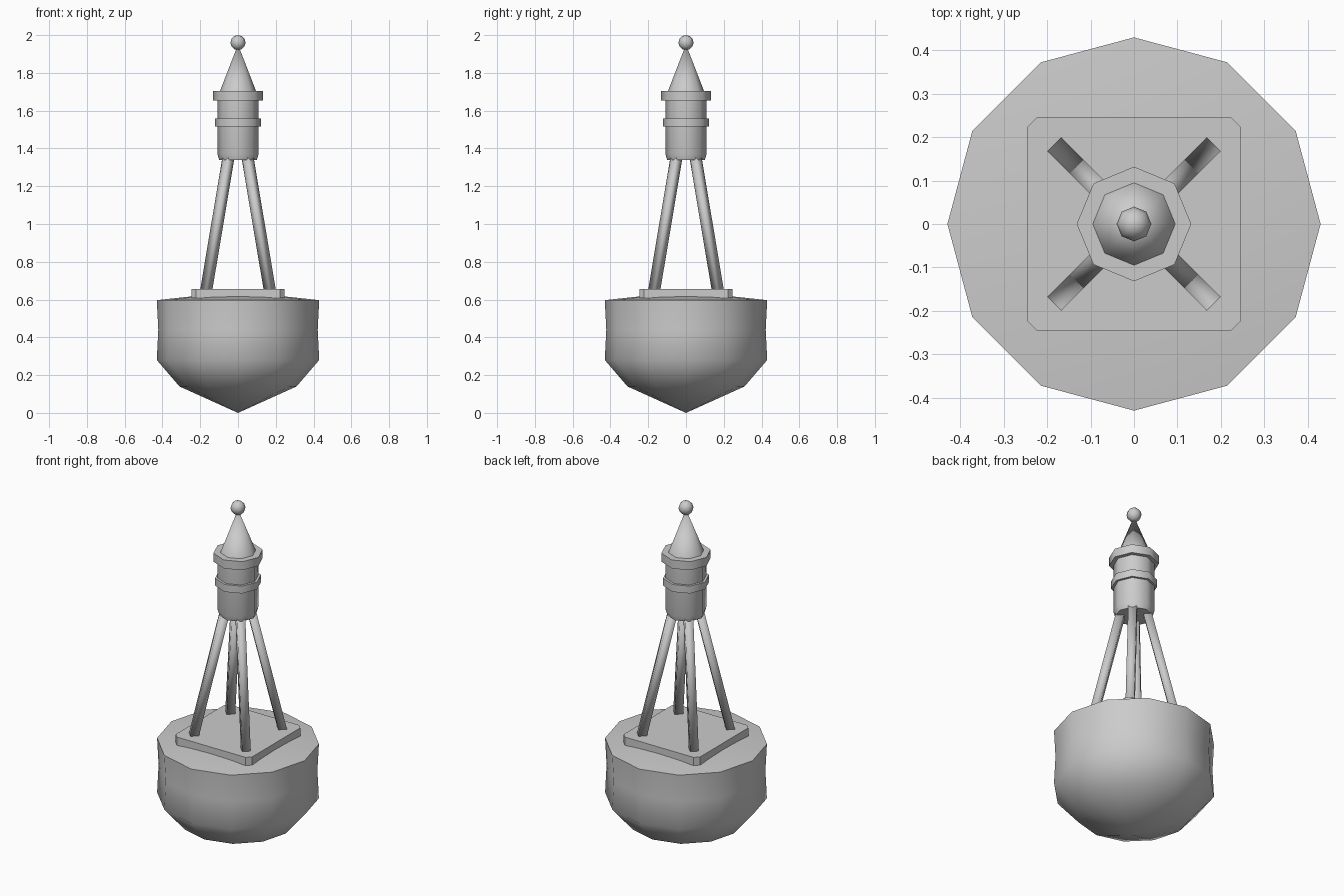
import bpy, bmesh, math
from mathutils import Vector

if "Cube" in bpy.data.objects:
    bpy.data.objects.remove(bpy.data.objects["Cube"])


def finish(name, bm, angle=None):
    bmesh.ops.recalc_face_normals(bm, faces=bm.faces[:])
    me = bpy.data.meshes.new(name)
    bm.to_mesh(me)
    bm.free()
    ob = bpy.data.objects.new(name, me)
    bpy.context.collection.objects.link(ob)
    if angle:
        bpy.ops.object.select_all(action='DESELECT')
        ob.select_set(True)
        bpy.context.view_layer.objects.active = ob
        bpy.ops.object.shade_smooth_by_angle(angle=math.radians(angle))
    return ob


def lathe(name, profile, sides, angle):
    """Revolve (radius, z) points around z; radius 0 makes a pole."""
    bm = bmesh.new()
    rings = []
    for r, z in profile:
        n = sides if r > 0 else 1
        rings.append([bm.verts.new((r * math.cos(2 * math.pi * i / sides),
                                    r * math.sin(2 * math.pi * i / sides), z)) for i in range(n)])
    for a, b in zip(rings, rings[1:]):
        for i in range(sides):
            j = (i + 1) % sides
            quad = [a[i % len(a)], a[j % len(a)], b[j % len(b)], b[i % len(b)]]
            bm.faces.new(list(dict.fromkeys(quad)))
    for ring in (rings[0], rings[-1]):
        if len(ring) > 1:
            bm.faces.new(ring)
    return finish(name, bm, angle)


# Floating hull
lathe("hull", [(0, 0), (0.31, 0.14), (0.43, 0.28), (0.422, 0.44),
               (0.43, 0.597), (0, 0.643)], 12, 60)

# Deck plate with clipped corners
bm = bmesh.new()
h, c = 0.247, 0.025
outline = [(h - c, h), (h, h - c), (h, c - h), (h - c, -h),
           (c - h, -h), (-h, c - h), (-h, h - c), (c - h, h)]
face = bm.faces.new([bm.verts.new((x, y, 0.607)) for x, y in outline])
new = bmesh.ops.extrude_face_region(bm, geom=[face])["geom"]
top = [v for v in new if isinstance(v, bmesh.types.BMVert)]
bmesh.ops.translate(bm, verts=top, vec=(0, 0, 0.048))
if not face.is_valid or len(bm.faces) < 10:
    bm.faces.new([v for v in bm.verts if v not in top])
finish("deck_plate", bm)

# Four square struts leaning inward along the diagonals
half = 0.0228
for k, side in enumerate(("back_right", "back_left", "front_left", "front_right")):
    a = math.pi / 4 + k * math.pi / 2
    out = Vector((math.cos(a), math.sin(a), 0))
    across = Vector((-math.sin(a), math.cos(a), 0))
    bm = bmesh.new()
    ends = []
    for r, z in ((0.24, 0.64), (0.07, 1.36)):
        ends.append([bm.verts.new(out * (r + half * s) + across * half * t + Vector((0, 0, z)))
                     for s, t in ((1, 1), (1, -1), (-1, -1), (-1, 1))])
    bm.faces.new(ends[0])
    bm.faces.new(ends[1])
    for i in range(4):
        j = (i + 1) % 4
        bm.faces.new((ends[0][i], ends[0][j], ends[1][j], ends[1][i]))
    finish("strut_" + side, bm, 92)

# Lantern housing, bands, roof and finial
lathe("lantern_body", [(0.1, 1.34), (0.109, 1.37), (0.109, 1.68)], 8, 50)
lathe("lantern_band", [(0.123, 1.515), (0.123, 1.558)], 8, 50)
lathe("lantern_collar", [(0.132, 1.655), (0.132, 1.705)], 8, 50)
lathe("roof_cone", [(0.097, 1.7), (0, 1.95)], 8, 50)
lathe("finial", [(0, 1.92)] + [(0.04 * math.sin(t * math.pi / 6), 1.96 - 0.04 * math.cos(t * math.pi / 6))
                               for t in range(1, 6)] + [(0, 2.0)], 8, 50)
